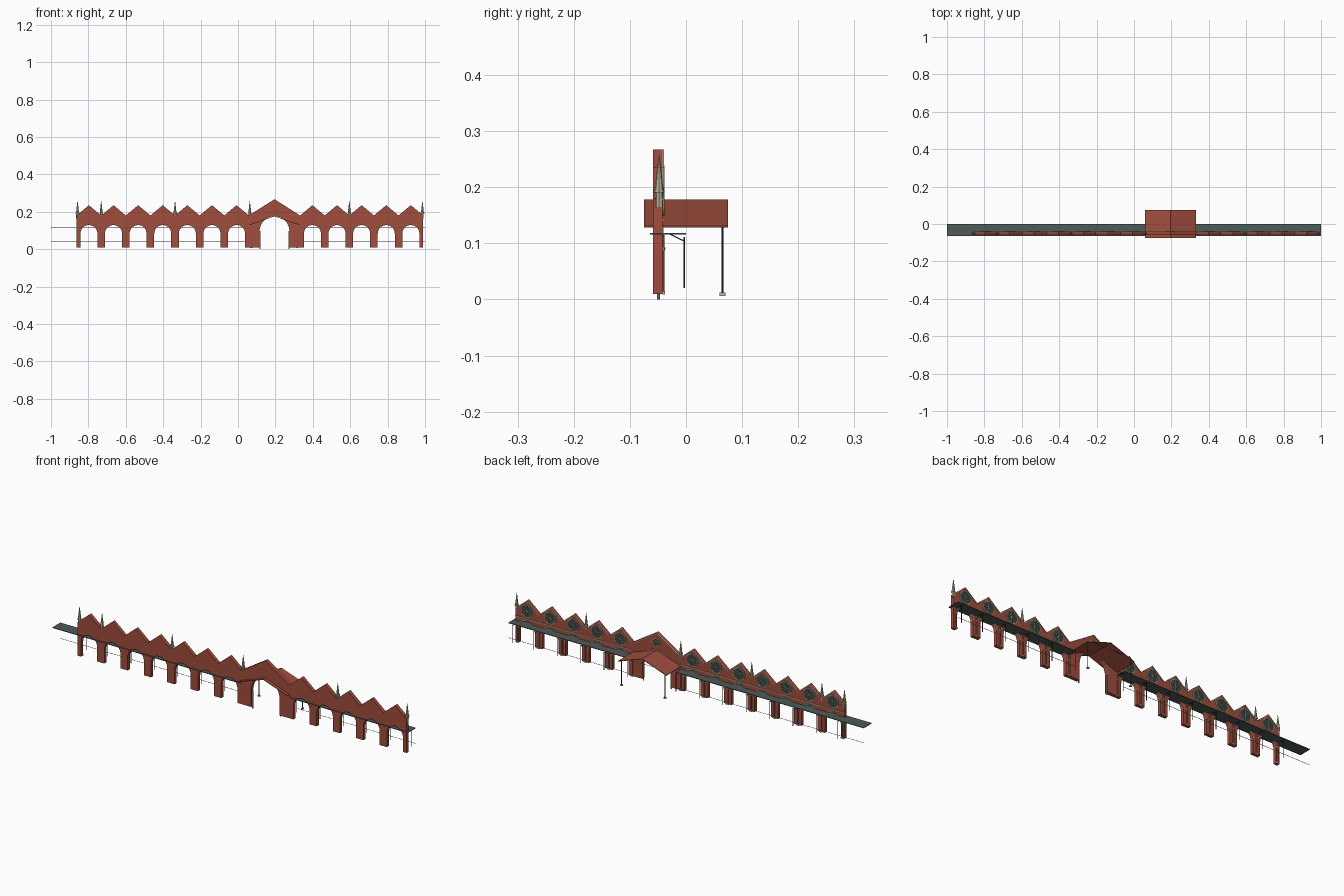
import bpy, bmesh, math
from mathutils import Vector

if "Cube" in bpy.data.objects:
    bpy.data.objects.remove(bpy.data.objects["Cube"], do_unlink=True)


def material(name, rgb):
    m = bpy.data.materials.new(name)
    m.use_nodes = True
    m.diffuse_color = (*rgb, 1)
    m.node_tree.nodes["Principled BSDF"].inputs["Base Color"].default_value = (*rgb, 1)
    return m


BRICK = material("brick_red", (0.35, 0.075, 0.048))
STONE = material("pale_stone", (0.5, 0.46, 0.32))
METAL = material("dark_metal", (0.025, 0.03, 0.045))
CANOPY = material("canopy_slate", (0.075, 0.105, 0.1))
GLASS = material("window_glass", (0.045, 0.075, 0.075))
RAIL = material("rail_grey", (0.2, 0.22, 0.22))

FRONT, BACK = -0.059, -0.042
BAY, HALF_OPEN, SPRING, FOOT = 0.1316, 0.0455, 0.083, 0.01
LEFT, MID_L, MID_R = -0.863, 0.058, 0.332
MID = (MID_L + MID_R) / 2
VALLEY, PEAK, MID_PEAK = 0.18, 0.235, 0.267
small_bays = [LEFT + BAY * (i + 0.5) for i in range(7)]
small_bays += [MID_R + BAY * (i + 0.5) for i in range(5)]
RIGHT = MID_R + BAY * 5


def finish(bm, name, mat):
    bmesh.ops.recalc_face_normals(bm, faces=bm.faces[:])
    me = bpy.data.meshes.new(name)
    bm.to_mesh(me)
    bm.free()
    me.materials.append(mat)
    ob = bpy.data.objects.new(name, me)
    bpy.context.collection.objects.link(ob)
    return ob


def slab(name, outline, y0, y1, mat):
    """Extrude an (x, z) outline from y0 to y1."""
    bm = bmesh.new()
    face = bm.faces.new([bm.verts.new((x, y0, z)) for x, z in outline])
    ext = bmesh.ops.extrude_face_region(bm, geom=[face])
    verts = [v for v in ext["geom"] if isinstance(v, bmesh.types.BMVert)]
    bmesh.ops.translate(bm, vec=(0, y1 - y0, 0), verts=verts)
    return finish(bm, name, mat)


def box(name, x0, x1, y0, y1, z0, z1, mat):
    return slab(name, [(x0, z0), (x1, z0), (x1, z1), (x0, z1)], y0, y1, mat)


def rod(name, a, b, r0, mat, r1=None, sides=8):
    """Round bar or cone between two points."""
    a, b = Vector(a), Vector(b)
    bm = bmesh.new()
    bmesh.ops.create_cone(bm, cap_ends=True, segments=sides, radius1=r0,
                          radius2=r0 if r1 is None else r1, depth=(b - a).length)
    ob = finish(bm, name, mat)
    ob.location = (a + b) / 2
    ob.rotation_euler = (b - a).to_track_quat("Z", "Y").to_euler()
    return ob


def arc(cx, cz, r, start, end, n=16):
    angles = [math.radians(start + (end - start) * i / n) for i in range(n + 1)]
    return [(cx + r * math.cos(t), cz + r * math.sin(t)) for t in angles]


def arch_band(name, cx, cz, r, width, y0, y1, mat, start=180, end=0):
    slab(name, arc(cx, cz, r, start, end) + arc(cx, cz, r + width, end, start), y0, y1, mat)


def gable_trim(name, cx, half, z0, z1, drop):
    """Thin stone strip following both slopes."""
    slab(name, [(cx - half, z0), (cx, z1), (cx + half, z0), (cx + half, z0 - drop),
                (cx, z1 - drop), (cx - half, z0 - drop)], BACK, BACK + 0.003, STONE)


def rose_window(cx, cz, r):
    y = BACK
    slab("rose_glass", arc(cx, cz, r, 0, 337.5, 15), y, y + 0.002, GLASS)
    arch_band("rose_ring_top", cx, cz, r, 0.003, y, y + 0.004, STONE)
    arch_band("rose_ring_bottom", cx, cz, r, 0.003, y, y + 0.004, STONE, 0, -180)
    for i in range(4):
        t = math.pi * i / 4
        dx, dz = r * math.cos(t), r * math.sin(t)
        rod("rose_spoke", (cx - dx, y + 0.002, cz - dz), (cx + dx, y + 0.002, cz + dz),
            0.0012, STONE, sides=4)


# Arcade wall: arches along the bottom, gables along the top
MID_RADIUS, MID_SPRING = 0.08, 0.096
bays = sorted([(c, HALF_OPEN, SPRING, BAY / 2, PEAK) for c in small_bays]
              + [(MID, MID_RADIUS, MID_SPRING, (MID_R - MID_L) / 2, MID_PEAK)])
outline = [(LEFT, FOOT)]
for c, r, spring, half, peak in bays:
    outline += [(c - r, FOOT)] + arc(c, spring, r, 180, 0) + [(c + r, FOOT)]
outline += [(RIGHT, FOOT), (RIGHT, VALLEY)]
for c, r, spring, half, peak in reversed(bays):
    outline += [(c, peak), (c - half, VALLEY)]
slab("arcade_wall", outline, FRONT, BACK, BRICK)

# Rear decoration of every bay
for c, r, spring, half, peak in bays:
    gable_trim("gable_trim", c, half, VALLEY, peak, 0.004)
    arch_band("arch_trim", c, spring, r, 0.004, BACK, BACK + 0.002, STONE)
    if c == MID:
        rose_window(c, 0.218, 0.018)
    else:
        rose_window(c, 0.182, 0.029)
        box("string_course", c - half, c + half, BACK, BACK + 0.003, 0.139, 0.143, STONE)

# Rear half columns, canopy posts and brackets at each pier
piers = [LEFT + 0.012] + [LEFT + BAY * i for i in range(1, 8)]
piers += [MID_R + BAY * i for i in range(5)] + [RIGHT - 0.012]
for x in piers:
    rod("pier_column", (x, BACK, FOOT), (x, BACK, 0.115), 0.004, BRICK)
    rod("pier_capital", (x, BACK, 0.087), (x, BACK, 0.093), 0.004, STONE, 0.006)
    box("pier_base", x - 0.008, x + 0.008, BACK, -0.037, 0.009, 0.015, STONE)
    rod("canopy_post", (x, -0.003, 0.02), (x, -0.003, 0.111), 0.0015, METAL)
    rod("canopy_bracket", (x, -0.03, 0.117), (x, -0.003, 0.104), 0.001, METAL, sides=6)

# Slender columns in the main arch
for s in (-1, 1):
    x = MID + s * (MID_RADIUS - 0.002)
    rod("arch_column", (x, -0.049, 0), (x, -0.049, MID_SPRING), 0.003, STONE)

# Canopy and low rail on each side of the main arch
for x0, x1 in ((-1, MID_L), (MID_R, 1)):
    box("canopy", x0, x1, -0.064, 0.0, 0.1155, 0.1185, CANOPY)
    rod("low_rail", (x0, -0.003, 0.04), (x1, -0.003, 0.04), 0.001, RAIL, sides=6)

# Stone spires
for x in (LEFT + 0.005, LEFT + BAY, LEFT + 4 * BAY, MID_L + 0.005,
          MID_R + 2 * BAY, RIGHT - 0.004):
    y = -0.048
    rod("spire_shaft", (x, y, 0.165), (x, y, 0.193), 0.007, STONE)
    rod("spire_collar", (x, y, 0.191), (x, y, 0.195), 0.01, STONE)
    rod("spire", (x, y, 0.195), (x, y, 0.257), 0.008, STONE, 0.0006)

# Porch roof with two rear posts and a tie rod
EAVE, RIDGE, THICK = 0.131, 0.178, 0.003
x0, x1 = MID - 0.136, MID + 0.136
slab("porch_roof", [(x0, EAVE), (MID, RIDGE), (x1, EAVE), (x1, EAVE - THICK),
                    (MID, RIDGE - THICK), (x0, EAVE - THICK)], -0.075, 0.075, BRICK)
for s in (-1, 1):
    x = MID + s * 0.122
    rod("porch_post", (x, 0.065, 0.01), (x, 0.065, 0.134), 0.0018, METAL)
    box("porch_post_base", x - 0.005, x + 0.005, 0.06, 0.07, 0.006, 0.012, STONE)
rod("porch_tie", (MID - 0.075, 0.065, 0.148), (MID + 0.075, 0.065, 0.148), 0.001, RAIL, sides=6)
